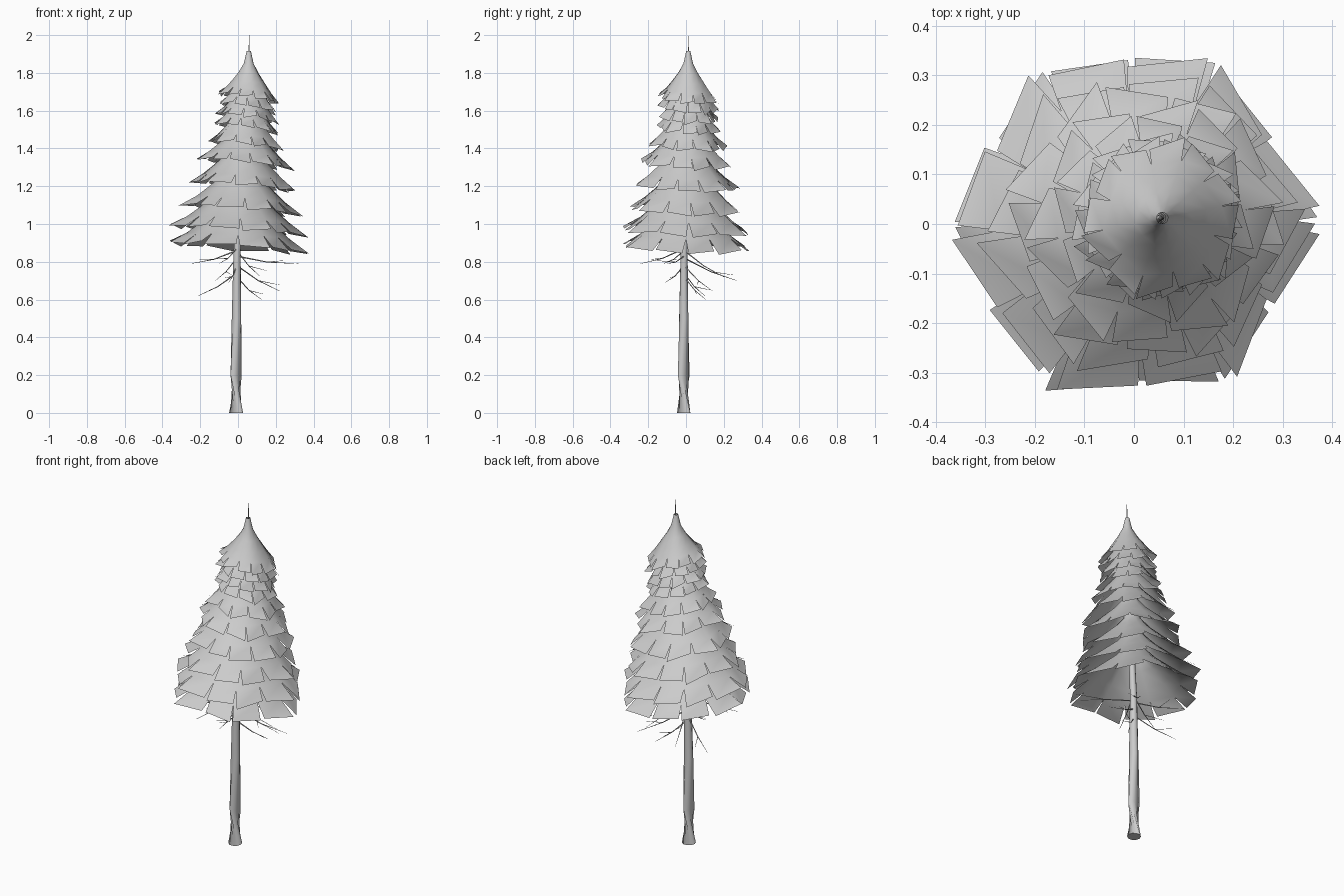
import bpy, bmesh, math, random
from mathutils import Vector

random.seed(4)
cube = bpy.data.objects.get("Cube")
if cube:
    bpy.data.objects.remove(cube)

grey = bpy.data.materials.new("plain grey")
grey.use_nodes = True
grey.diffuse_color = (0.6, 0.6, 0.6, 1)
grey.node_tree.nodes["Principled BSDF"].inputs["Base Color"].default_value = (0.6, 0.6, 0.6, 1)


def finish(name, bm):
    mesh = bpy.data.meshes.new(name)
    bm.to_mesh(mesh)
    bm.free()
    obj = bpy.data.objects.new(name, mesh)
    bpy.context.collection.objects.link(obj)
    mesh.materials.append(grey)
    bpy.ops.object.select_all(action='DESELECT')
    obj.select_set(True)
    bpy.context.view_layer.objects.active = obj
    bpy.ops.object.shade_smooth_by_angle(angle=math.radians(50))


def tube(bm, path, sides):
    """Tapered tube along (point, radius) pairs."""
    rings = []
    for i, (p, r) in enumerate(path):
        a, b = path[max(i - 1, 0)][0], path[min(i + 1, len(path) - 1)][0]
        turn = (Vector(b) - Vector(a)).to_track_quat('Z', 'Y')
        rings.append([bm.verts.new(Vector(p) + turn @ Vector(
            (r * math.cos(k * math.tau / sides), r * math.sin(k * math.tau / sides), 0)))
            for k in range(sides)])
    for lo, hi in zip(rings, rings[1:]):
        for k in range(sides):
            n = (k + 1) % sides
            bm.faces.new((lo[k], lo[n], hi[n], hi[k]))
    bm.faces.new(rings[0][::-1])
    bm.faces.new(rings[-1])


# Trunk, leaning slightly toward the tip
bm = bmesh.new()
tube(bm, [((-.01, -.012, 0), .037), ((-.01, -.012, .2), .031), ((-.008, -.012, .5), .025),
          ((-.005, -.01, .85), .019), ((.02, 0, 1.2), .015), ((.045, .01, 1.6), .009),
          ((.058, .012, 1.9), .003), ((.06, .013, 2), .001)], 10)
finish("trunk", bm)

# Needle skirts: concave six-sided cones whose rims split into loose panels
PROFILE = [(.07, 1), (.16, .74), (.33, .54), (.55, .34), (.74, .175), (1, 0)]
PANELS = 12


def skirt(name, z, radius, cx, cy, height, spin):
    bm = bmesh.new()

    def point(angle, f, h, reach=1, drop=0):
        # Straight-sided hexagon near the rim, round near the trunk
        off = (angle % (math.pi / 3)) - math.pi / 6
        hexa = math.cos(math.pi / 6) / math.cos(off)
        r = radius * f * reach * (1 + f * (hexa - 1))
        a = angle + spin
        x, y = r * math.cos(a), r * math.sin(a)
        lean = .045 * (1 - h)
        return (cx + x, cy + y, z + height * h - lean * (.6 * x + .3 * y) / radius + drop)

    step = math.tau / PANELS
    rings = [[bm.verts.new(point(k * step, f, h)) for k in range(PANELS)]
             for f, h in PROFILE[:-1]]
    for hi, lo in zip(rings, rings[1:]):
        for k in range(PANELS):
            n = (k + 1) % PANELS
            bm.faces.new((lo[k], lo[n], hi[n], hi[k]))
    for k in range(PANELS):
        n = (k + 1) % PANELS
        twist = random.uniform(-.04, .08)
        swing = random.uniform(-.05, .05)
        size = random.uniform(.98, 1.03)
        a = bm.verts.new(point((k + .06 + swing) * step, 1, 0, size + twist / 2, -twist * .15))
        b = bm.verts.new(point((k + .94 + swing) * step, 1, 0, size - twist / 2, twist * .15))
        bm.faces.new((a, b, rings[-1][n], rings[-1][k]))
    finish(name, bm)


# Rim height, radius, centre x, centre y, height, turn
TIERS = [(1.665, .165, .057, .012, .25, .2), (1.615, .167, .052, .012, .25, .5),
         (1.56, .17, .048, .012, .25, .9), (1.505, .177, .045, .012, .25, .3),
         (1.415, .213, .04, .01, .27, .7), (1.32, .257, .036, 0, .28, .15),
         (1.2, .29, .025, 0, .3, .85), (1.075, .32, .015, 0, .32, .1),
         (.965, .365, 0, 0, .34, .05), (.875, .37, 0, 0, .35, 0)]
for i, tier in enumerate(TIERS):
    skirt(f"needle_skirt_{i + 1}", *tier)

# Bare twigs under the lowest skirt: start height and tip
TWIGS = [(.72, (.125, .105, .6)), (.78, (.22, .14, .645)), (.74, (-.21, .1, .62)),
         (.83, (.32, -.1, .79)), (.86, (-.25, -.12, .79)), (.87, (-.1, -.24, .79)),
         (.82, (-.12, .27, .7)), (.78, (-.05, -.11, .69)), (.86, (.12, .2, .72))]
bm = bmesh.new()
for z, tip in TWIGS:
    root, end = Vector((-.006, -.01, z)), Vector(tip)
    mid = root.lerp(end, .5) + Vector((0, 0, -.012))
    tube(bm, [(root, .004), (mid, .0025), (end, .0008)], 4)
    # Side shoot
    side = (end - root).cross(Vector((0, 0, 1))) * .25
    tube(bm, [(mid, .002), (mid.lerp(end, .7) + side + Vector((0, 0, .015)), .0007)], 4)
finish("bare_twigs", bm)
